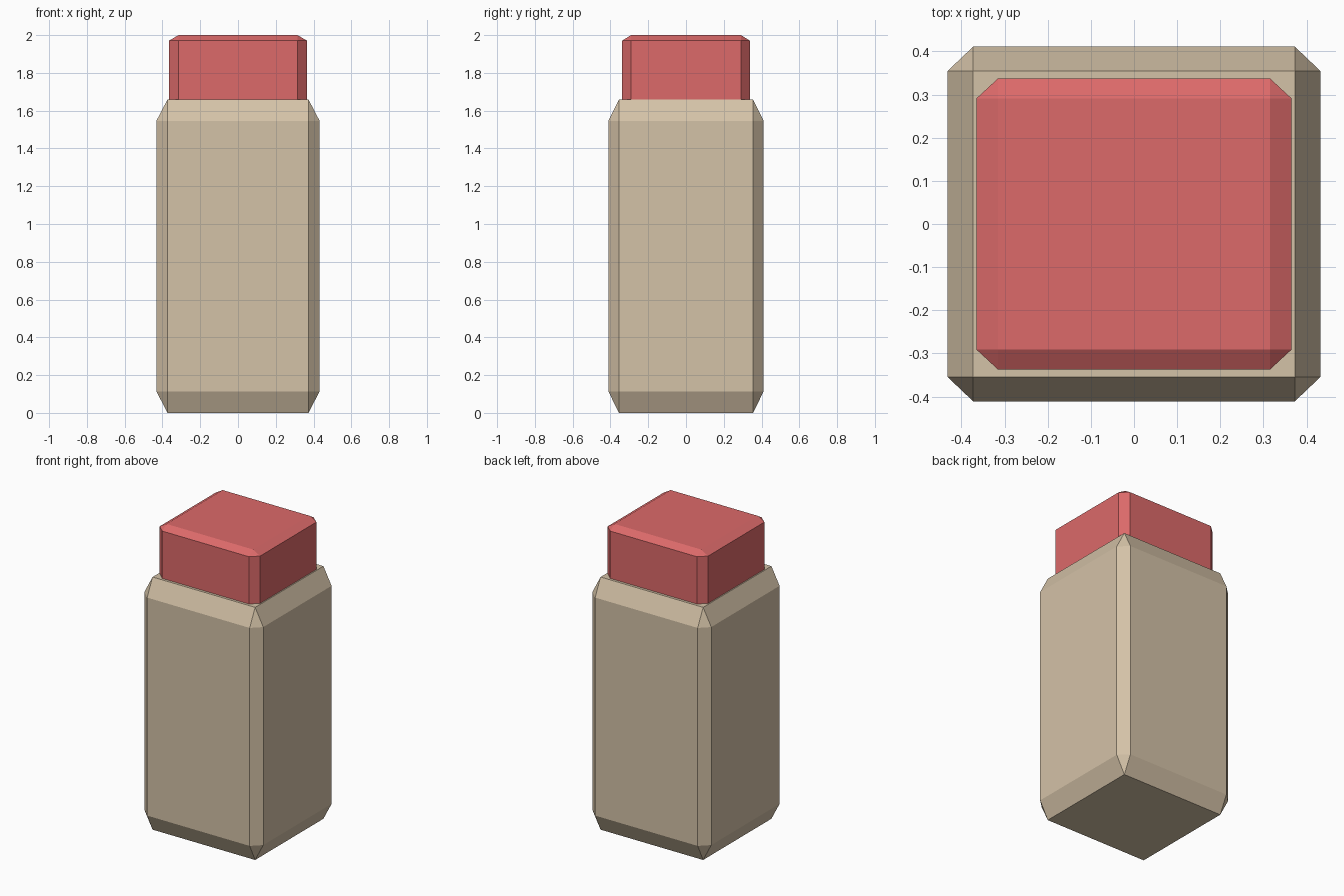
import bpy
import bmesh
from mathutils import Matrix, Vector

cube = bpy.data.objects.get("Cube")
if cube:
    bpy.data.objects.remove(cube, do_unlink=True)


def make_material(name, rgb):
    color = (*rgb, 1.0)
    mat = bpy.data.materials.new(name)
    mat.use_nodes = True
    mat.diffuse_color = color
    mat.node_tree.nodes["Principled BSDF"].inputs["Base Color"].default_value = color
    return mat


def chamfered_block(name, width, depth, bottom, top, mat, chamfer=0.0685):
    """Unit cube with chamfered edges, stretched so the chamfers stretch with it."""
    bm = bmesh.new()
    bmesh.ops.create_cube(bm, size=1.0)
    bmesh.ops.bevel(bm, geom=bm.edges[:], offset=chamfer, offset_type='OFFSET',
                    segments=1, affect='EDGES')
    height = top - bottom
    bmesh.ops.transform(bm, matrix=Matrix.Diagonal((width, depth, height, 1.0)), verts=bm.verts)
    bmesh.ops.translate(bm, vec=Vector((0, 0, bottom + height / 2)), verts=bm.verts)
    bmesh.ops.recalc_face_normals(bm, faces=bm.faces[:])
    mesh = bpy.data.meshes.new(name)
    bm.to_mesh(mesh)
    bm.free()
    mesh.materials.append(mat)
    obj = bpy.data.objects.new(name, mesh)
    bpy.context.collection.objects.link(obj)
    return obj


beige = make_material("beige", (0.658, 0.539, 0.386))
red = make_material("soft_red", (0.716, 0.144, 0.144))

# Tall container body
chamfered_block("body", 0.864, 0.822, 0.0, 1.66, beige)
# Cap, its lower end sunk into the body
chamfered_block("cap", 0.73, 0.675, 1.575, 2.0, red)
